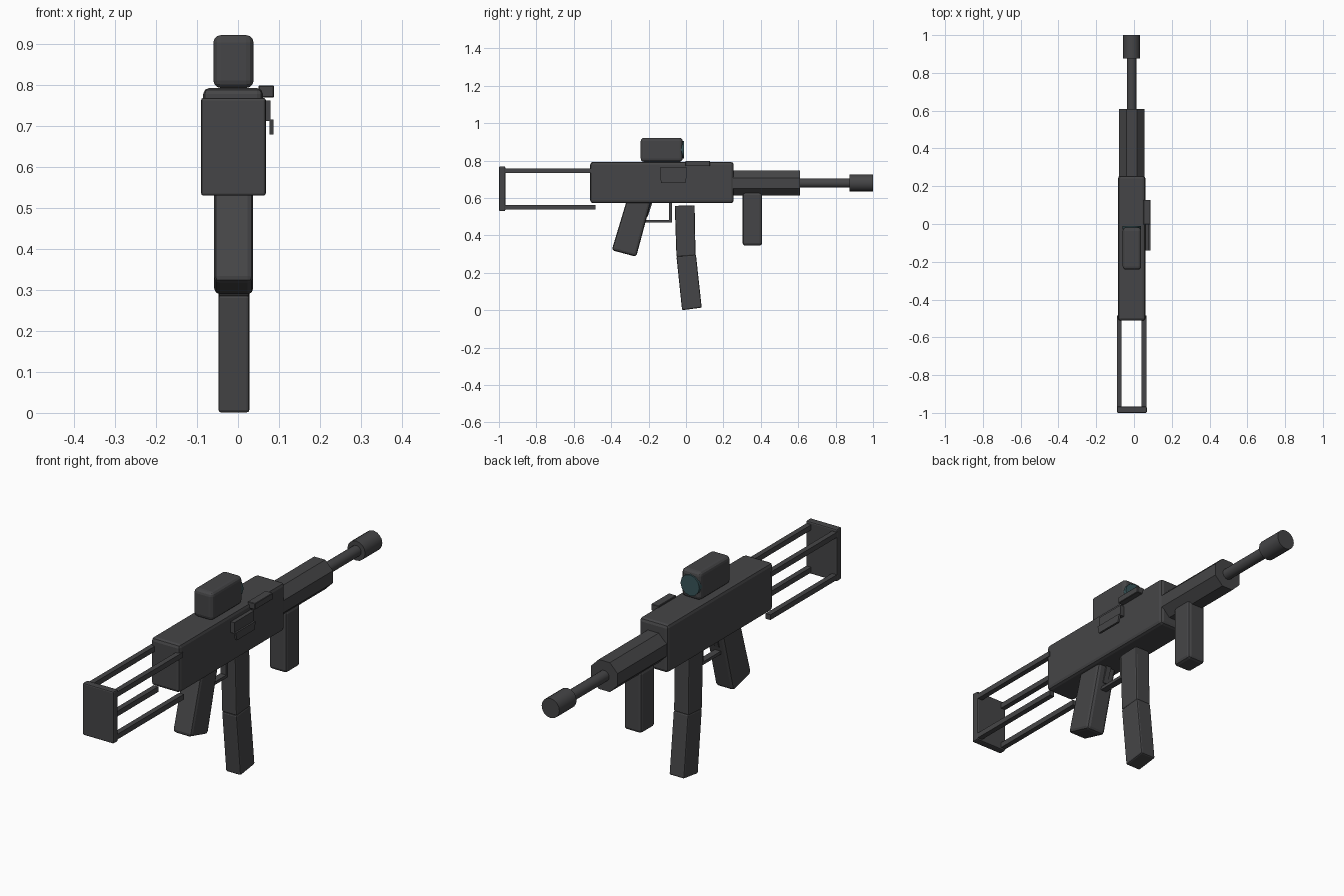
import bpy, bmesh, math
from mathutils import Matrix

if "Cube" in bpy.data.objects:
    bpy.data.objects.remove(bpy.data.objects["Cube"])

CX = -0.012  # centre line of the body


def material(name, rgb):
    m = bpy.data.materials.new(name)
    m.diffuse_color = (*rgb, 1)
    m.use_nodes = True
    m.node_tree.nodes["Principled BSDF"].inputs["Base Color"].default_value = m.diffuse_color
    return m


DARK = material("dark_metal", (0.06, 0.06, 0.063))
GLASS = material("lens_glass", (0.04, 0.09, 0.10))


def finish(name, bm, bevel=0, segs=2, mat=DARK, smooth=False):
    bmesh.ops.recalc_face_normals(bm, faces=bm.faces)
    if bevel:
        bmesh.ops.bevel(bm, geom=bm.edges[:], offset=bevel, segments=segs,
                        profile=0.5, affect='EDGES')
    me = bpy.data.meshes.new(name)
    bm.to_mesh(me)
    bm.free()
    ob = bpy.data.objects.new(name, me)
    bpy.context.collection.objects.link(ob)
    me.materials.append(mat)
    if smooth:
        bpy.ops.object.select_all(action='DESELECT')
        ob.select_set(True)
        bpy.context.view_layer.objects.active = ob
        bpy.ops.object.shade_smooth_by_angle(angle=math.radians(35))
    return ob


def prism(name, pts, x0, x1, bevel=0, segs=2):
    """Side profile (y, z) extruded across x."""
    bm = bmesh.new()
    face = bm.faces.new([bm.verts.new((x0, y, z)) for y, z in pts])
    ext = bmesh.ops.extrude_face_region(bm, geom=[face])
    verts = [v for v in ext["geom"] if isinstance(v, bmesh.types.BMVert)]
    bmesh.ops.translate(bm, verts=verts, vec=(x1 - x0, 0, 0))
    return finish(name, bm, bevel, segs)


def box(name, x, y, z, bevel=0, segs=2):
    pts = [(y[0], z[0]), (y[1], z[0]), (y[1], z[1]), (y[0], z[1])]
    return prism(name, pts, x[0], x[1], bevel, segs)


def tube(name, r, y0, y1, z, sides, turn=0, mat=DARK, smooth=True):
    """Closed cylinder along y."""
    bm = bmesh.new()
    mtx = (Matrix.Translation((CX, (y0 + y1) / 2, z))
           @ Matrix.Rotation(math.pi / 2, 4, 'X') @ Matrix.Rotation(turn, 4, 'Z'))
    bmesh.ops.create_cone(bm, cap_ends=True, segments=sides, radius1=r,
                          radius2=r, depth=y1 - y0, matrix=mtx)
    return finish(name, bm, mat=mat, smooth=smooth)


# main body
box("receiver", (CX - 0.073, CX + 0.073), (-0.512, 0.255), (0.572, 0.793), 0.015)

# handguard, barrel and muzzle
tube("handguard", 0.0675 / math.cos(math.pi / 8), 0.24, 0.61, 0.68, 8,
     math.pi / 8, smooth=False)
tube("barrel", 0.025, 0.58, 0.90, 0.68, 16)
tube("muzzle", 0.045, 0.875, 1.0, 0.68, 16)

# skeleton stock: end plate and four rods
box("butt_plate", (CX - 0.078, CX + 0.08), (-1.0, -0.966), (0.53, 0.769), 0.006)
for side, sx in (("left", -1), ("right", 1)):
    for level, z, end in (("upper", 0.745, -0.49), ("lower", 0.55, -0.485)):
        x = CX + sx * 0.065
        box(f"stock_rod_{level}_{side}", (x - 0.012, x + 0.012), (-0.995, end),
            (z - 0.012, z + 0.012))

# pistol grip, trigger and guard
prism("pistol_grip", [(-0.397, 0.321), (-0.266, 0.286), (-0.182, 0.60), (-0.313, 0.60)],
      -0.058, 0.037, 0.014)
prism("trigger", [(-0.225, 0.50), (-0.205, 0.50), (-0.178, 0.58), (-0.20, 0.58)],
      CX - 0.012, CX + 0.012)
box("trigger_guard_bottom", (CX - 0.015, CX + 0.015), (-0.235, -0.076), (0.468, 0.482))
box("trigger_guard_front", (CX - 0.015, CX + 0.015), (-0.09, -0.076), (0.468, 0.58))

# two-part curved magazine
prism("magazine_upper", [(-0.06, 0.558), (0.046, 0.561), (0.051, 0.292), (-0.051, 0.285)],
      -0.048, 0.028, 0.007)
prism("magazine_lower", [(-0.051, 0.287), (0.053, 0.298), (0.084, 0.014), (-0.021, 0.0)],
      -0.048, 0.028, 0.007)

# vertical front grip
box("front_grip", (CX - 0.045, CX + 0.045), (0.303, 0.407), (0.345, 0.63), 0.014)

# sight with lens
box("sight_housing", (-0.06, 0.038), (-0.242, -0.018), (0.793, 0.922), 0.018, 3)
tube("sight_lens", 0.048, -0.03, -0.011, 0.858, 12, mat=GLASS)

# right-side port, open flap and charging handle
box("ejection_port", (0.05, 0.079), (-0.14, 0.005), (0.712, 0.762))
prism("port_flap", [(-0.14, 0.716), (0.004, 0.716), (-0.004, 0.68), (-0.132, 0.68)],
      0.077, 0.087)
box("charging_handle", (0.05, 0.088), (-0.002, 0.128), (0.77, 0.799), 0.002, 1)
